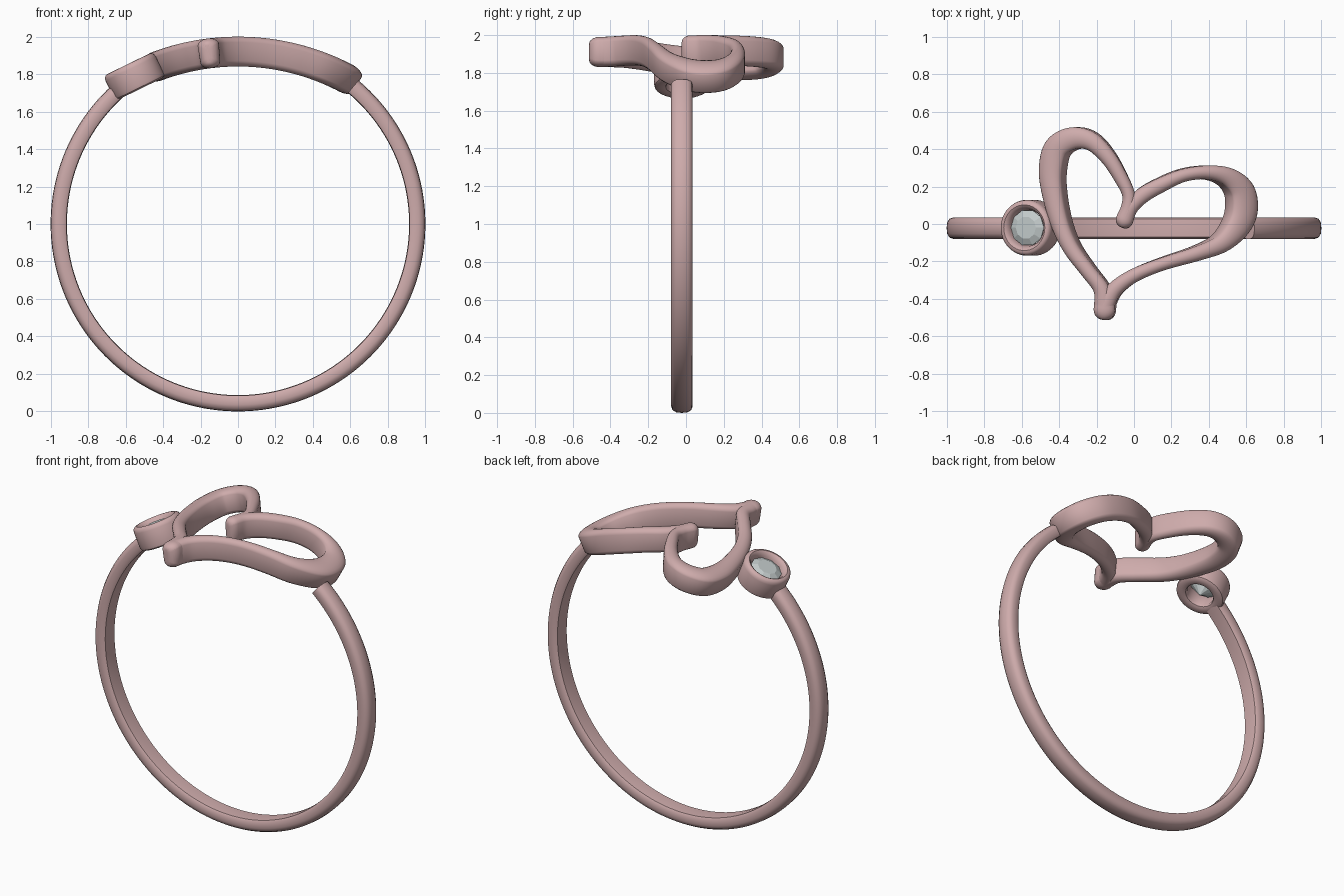
import bpy
from math import sin, cos, pi, radians, sqrt
from mathutils import Vector, Matrix

if "Cube" in bpy.data.objects:
    bpy.data.objects.remove(bpy.data.objects["Cube"])


def material(name, rgb):
    m = bpy.data.materials.new(name)
    m.diffuse_color = (*rgb, 1)
    m.use_nodes = True
    m.node_tree.nodes["Principled BSDF"].inputs["Base Color"].default_value = m.diffuse_color
    return m


ROSE = material("rose_metal", (0.62, 0.41, 0.41))
GLASS = material("clear_stone", (0.55, 0.60, 0.60))


def skin(name, rings, mat, caps=True, loop=False, smooth=True):
    """Join equal-length rings of points into a skinned mesh."""
    n, k = len(rings[0]), len(rings)
    verts = [p for r in rings for p in r]
    faces = []
    for i in range(k if loop else k - 1):
        a, b = i * n, ((i + 1) % k) * n
        faces += [(a + j, a + (j + 1) % n, b + (j + 1) % n, b + j) for j in range(n)]
    if caps and not loop:
        faces += [tuple(reversed(range(n))), tuple(range((k - 1) * n, k * n))]
    me = bpy.data.meshes.new(name)
    me.from_pydata(verts, [], faces)
    me.materials.append(mat)
    ob = bpy.data.objects.new(name, me)
    bpy.context.collection.objects.link(ob)
    bpy.ops.object.select_all(action='DESELECT')
    ob.select_set(True)
    bpy.context.view_layer.objects.active = ob
    # consistent outward normals
    bpy.ops.object.mode_set(mode='EDIT')
    bpy.ops.mesh.select_all(action='SELECT')
    bpy.ops.mesh.normals_make_consistent(inside=False)
    bpy.ops.object.mode_set(mode='OBJECT')
    if smooth:
        bpy.ops.object.shade_smooth_by_angle(angle=radians(40))
    return ob


def spline(pts, steps=6):
    """Catmull-Rom interpolation of (x, y, width) points."""
    p = [Vector(q) for q in pts]
    p = [2 * p[0] - p[1]] + p + [2 * p[-1] - p[-2]]
    out = []
    for i in range(1, len(p) - 2):
        a, b, c, d = p[i - 1:i + 3]
        for s in range(steps):
            t = s / steps
            out.append(0.5 * (2 * b + (c - a) * t + (2 * a - 5 * b + 4 * c - d) * t * t
                              + (3 * b - a - 3 * c + d) * t ** 3))
    return out + [p[-2]]


# Band: D-shaped section swept round the finger, open under the ornament
section = [(0.916, -0.048), (0.93, -0.057), (0.965, -0.057), (0.985, -0.05), (0.997, -0.03),
           (1.0, 0), (0.997, 0.03), (0.985, 0.05), (0.965, 0.057), (0.93, 0.057),
           (0.916, 0.048), (0.913, 0)]
rings = []
for i in range(121):
    a = radians(132 + (410 - 132) * i / 120)
    rings.append([(r * cos(a), y - 0.022, 1 + r * sin(a)) for r, y in section])
skin("band", rings, ROSE)

# Heart: two strokes of varying width, bent over an arc
R, HALF = 1.35, 0.08


def bent(x, y, v):
    xs = x * (1 + (v - 0.06) / R)
    return (xs, y, 1.92 - R + (R + v) * sqrt(1 - (x / R) ** 2))


def stroke(name, pts):
    path = spline(pts)
    tang = [(path[min(i + 1, len(path) - 1)] - path[max(i - 1, 0)]).xy.normalized()
            for i in range(len(path))]
    stations = [(p.xy, t, p.z / 2, HALF) for p, t in zip(path, tang)]

    def end(p, t):      # rounded end stations
        w = p.z / 2
        res = []
        for k in range(1, 7):
            a = k / 6 * radians(86)
            res.append((p.xy + t * w * sin(a), t, w * cos(a) ** 0.75,
                        HALF - 0.035 * (1 - cos(a))))
        return res
    head = [(c, -t, w, h) for c, t, w, h in end(path[0], -tang[0])]
    stations = head[::-1] + stations + end(path[-1], tang[-1])
    rings = []
    for c, t, w, h in stations:
        nrm = Vector((-t.y, t.x))
        ring = []
        for j in range(20):
            a = 2 * pi * (j + 0.5) / 20
            q = c + nrm * w * cos(a)
            v = (h - 0.036 if sin(a) > 0 else 0.036 - h) + 0.036 * sin(a)
            ring.append(bent(q.x, q.y, v))
        rings.append(ring)
    skin(name, rings, ROSE)


stroke("heart_left_half", [
    (-0.05, 0.025, .095), (-0.03, 0.09, .08), (-0.03, 0.16, .07), (-0.07, 0.245, .075),
    (-0.14, 0.355, .085), (-0.23, 0.44, .10), (-0.33, 0.457, .12), (-0.42, 0.405, .13),
    (-0.45, 0.29, .125), (-0.44, 0.16, .11), (-0.40, 0.0, .095), (-0.34, -0.13, .085),
    (-0.25, -0.25, .08), (-0.18, -0.34, .085), (-0.16, -0.42, .11), (-0.16, -0.455, .115)])
stroke("heart_right_half", [
    (-0.05, 0.025, .095), (-0.015, 0.09, .08), (0.05, 0.155, .085), (0.15, 0.21, .08),
    (0.27, 0.26, .07), (0.4, 0.275, .075), (0.51, 0.25, .10), (0.583, 0.18, .13),
    (0.597, 0.08, .14), (0.565, -0.01, .13), (0.48, -0.10, .10), (0.35, -0.155, .08),
    (0.15, -0.215, .07), (0.0, -0.275, .075), (-0.10, -0.345, .085), (-0.15, -0.42, .10),
    (-0.16, -0.455, .115)])

# Stone setting: tilted lathe parts
tilt = Matrix.Translation((-0.553, -0.02, 1.788)) @ Matrix.Rotation(radians(-26), 4, 'Y')


def lathe(profile, n):
    return [[tilt @ Vector((r * cos(2 * pi * j / n), r * sin(2 * pi * j / n), h))
             for j in range(n)] for r, h in profile]


skin("bezel", lathe([(.149, .045), (.145, .062), (.134, .072), (.122, .074), (.11, .066),
                     (.1, .045), (.082, -.055), (.087, -.069), (.1, -.074), (.132, -.074),
                     (.145, -.066), (.149, -.05)], 48), ROSE, loop=True)
skin("stone", lathe([(.002, -.065), (.098, .03), (.098, .036), (.06, .055)], 10),
     GLASS, smooth=False)
